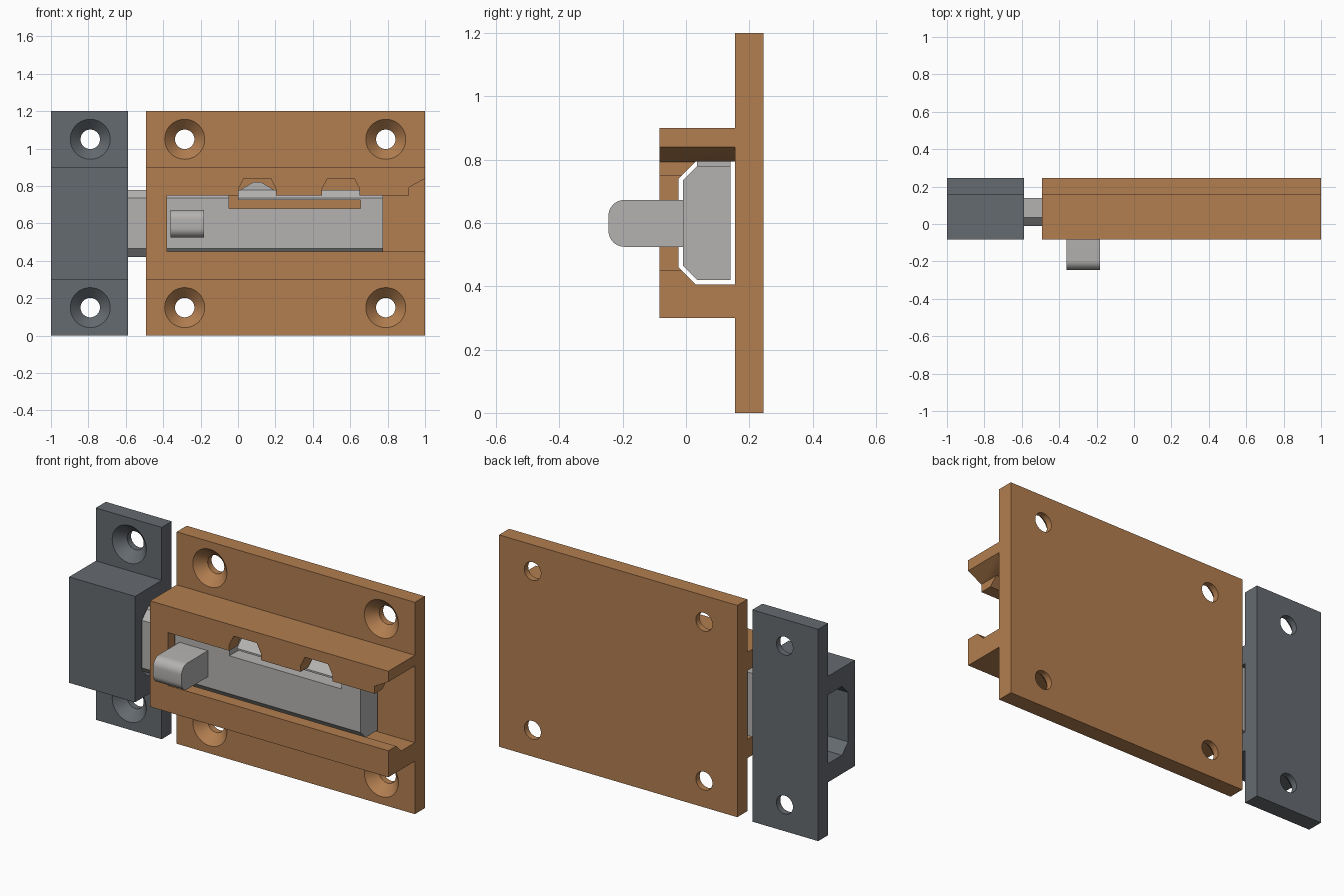
import bpy, bmesh, math

cube = bpy.data.objects.get("Cube")
if cube:
    bpy.data.objects.remove(cube, do_unlink=True)


def material(name, rgb):
    m = bpy.data.materials.new(name)
    m.use_nodes = True
    m.diffuse_color = (*rgb, 1)
    m.node_tree.nodes["Principled BSDF"].inputs["Base Color"].default_value = (*rgb, 1)
    return m


BROWN = material("warm brown", (0.45, 0.21, 0.08))
SLATE = material("slate grey", (0.13, 0.145, 0.16))
SILVER = material("light grey", (0.46, 0.45, 0.44))


def finish(name, bm):
    bmesh.ops.recalc_face_normals(bm, faces=bm.faces)
    mesh = bpy.data.meshes.new(name)
    bm.to_mesh(mesh)
    bm.free()
    obj = bpy.data.objects.new(name, mesh)
    bpy.context.collection.objects.link(obj)
    return obj


def prism(name, axis, points, lo, hi):
    """Extrude a (y, z) profile along x, or an (x, z) profile along y."""
    bm = bmesh.new()
    place = (lambda p: (lo, *p)) if axis == "x" else (lambda p: (p[0], lo, p[1]))
    face = bm.faces.new([bm.verts.new(place(p)) for p in points])
    ext = bmesh.ops.extrude_face_region(bm, geom=[face])
    shift = (hi - lo, 0, 0) if axis == "x" else (0, hi - lo, 0)
    bmesh.ops.translate(bm, vec=shift, verts=[g for g in ext["geom"] if isinstance(g, bmesh.types.BMVert)])
    return finish(name, bm)


def rect(a0, a1, b0, b1):
    return [(a0, b0), (a1, b0), (a1, b1), (a0, b1)]


def screw_cutter(x, z, sides=40):
    """Countersunk screw hole running along y."""
    bm = bmesh.new()
    rings = []
    for r, y in ((0.117, 0.145), (0.052, 0.21), (0.052, 0.30)):
        rings.append([bm.verts.new((x + r * math.cos(2 * math.pi * i / sides), y,
                                    z + r * math.sin(2 * math.pi * i / sides))) for i in range(sides)])
    for a, b in zip(rings, rings[1:]):
        for i in range(sides):
            j = (i + 1) % sides
            bm.faces.new((a[i], a[j], b[j], b[i]))
    bm.faces.new(rings[0])
    bm.faces.new(rings[-1])
    return finish("screw_cutter", bm)


def combine(obj, tool, operation="DIFFERENCE"):
    tool.hide_render = True
    mod = obj.modifiers.new("cut", "BOOLEAN")
    mod.operation = operation
    mod.solver = "EXACT"
    mod.object = tool
    bpy.context.view_layer.objects.active = obj
    bpy.ops.object.modifier_apply(modifier=mod.name)
    bpy.data.objects.remove(tool, do_unlink=True)


def paint(obj, mat):
    obj.data.materials.clear()
    obj.data.materials.append(mat)
    for p in obj.data.polygons:
        p.material_index = 0
    bpy.ops.object.select_all(action="DESELECT")
    obj.select_set(True)
    bpy.context.view_layer.objects.active = obj
    bpy.ops.object.shade_smooth_by_angle(angle=math.radians(30))


# Shared profiles: flanged housing and the chamfered channel through it
BACK, PLATE, FRONT = 0.245, 0.155, -0.083
housing = [(BACK, 0), (BACK, 1.2), (PLATE, 1.2), (PLATE, 0.9), (FRONT, 0.9),
           (FRONT, 0.3), (PLATE, 0.3), (PLATE, 0)]
channel = [(PLATE, 0.405), (0.032, 0.405), (-0.023, 0.46), (-0.023, 0.74),
           (0.032, 0.795), (PLATE, 0.795)]


def bracket(name, x0, x1, hole_xs):
    obj = prism(name, "x", housing, x0, x1)
    combine(obj, prism("channel_cutter", "x", channel, x0 - 0.1, x1 + 0.1))
    for x in hole_xs:
        for z in (0.15, 1.05):
            combine(obj, screw_cutter(x, z))
    return obj


# Keeper on the frame side
keeper = bracket("keeper", -1.0, -0.587, [-0.79])
paint(keeper, SLATE)

# Bolt housing with front slot, two detent notches and a sloped lead-in
body = bracket("bolt_housing", -0.493, 1.0, [-0.285, 0.79])
combine(body, prism("slot_cutter", "y", rect(-0.38, 1.1, 0.45, 0.75), -0.2, 0.1))
for x in (0.103, 0.55):
    notch = [(x - 0.1, 0.7), (x + 0.1, 0.7), (x + 0.1, 0.785), (x + 0.072, 0.84),
             (x - 0.072, 0.84), (x - 0.1, 0.785)]
    combine(body, prism("notch_cutter", "y", notch, -0.2, PLATE))
lead_in = [(0.915, 0.7), (1.1, 0.7), (1.1, 0.895), (1.0, 0.84), (0.915, 0.793)]
combine(body, prism("lead_in_cutter", "y", lead_in, -0.2, PLATE))
paint(body, BROWN)

# Sliding bolt with a cantilever spring arm and detent bump
section = [(0.14, 0.42), (0.035, 0.42), (-0.01, 0.465), (-0.01, 0.735), (0.035, 0.78), (0.14, 0.78)]
bolt = prism("sliding_bolt", "x", section, -0.88, 0.775)
gap = [(-0.047, 0.68), (0.655, 0.68), (0.655, 0.725), (0.0, 0.725), (0.0, 0.85), (-0.047, 0.85)]
combine(bolt, prism("spring_gap_cutter", "y", gap, -0.2, 0.3))
bump = [(0.005, 0.75), (0.2, 0.75), (0.2, 0.775), (0.122, 0.822), (0.084, 0.822), (0.005, 0.775)]
combine(bolt, prism("detent_bump", "y", bump, 0.035, 0.14), "UNION")
paint(bolt, SILVER)

# Thumb handle with a rounded front end
R, TIP, Z0, Z1 = 0.05, -0.245, 0.525, 0.673
grip = [(0.0, Z0), (0.0, Z1)]
for zc, start in ((Z1 - R, 90), (Z0 + R, 180)):
    for k in range(9):
        a = math.radians(start + k * 90 / 8)
        grip.append((TIP + R + R * math.cos(a), zc + R * math.sin(a)))
handle = prism("thumb_handle", "x", grip, -0.36, -0.182)
paint(handle, SILVER)
